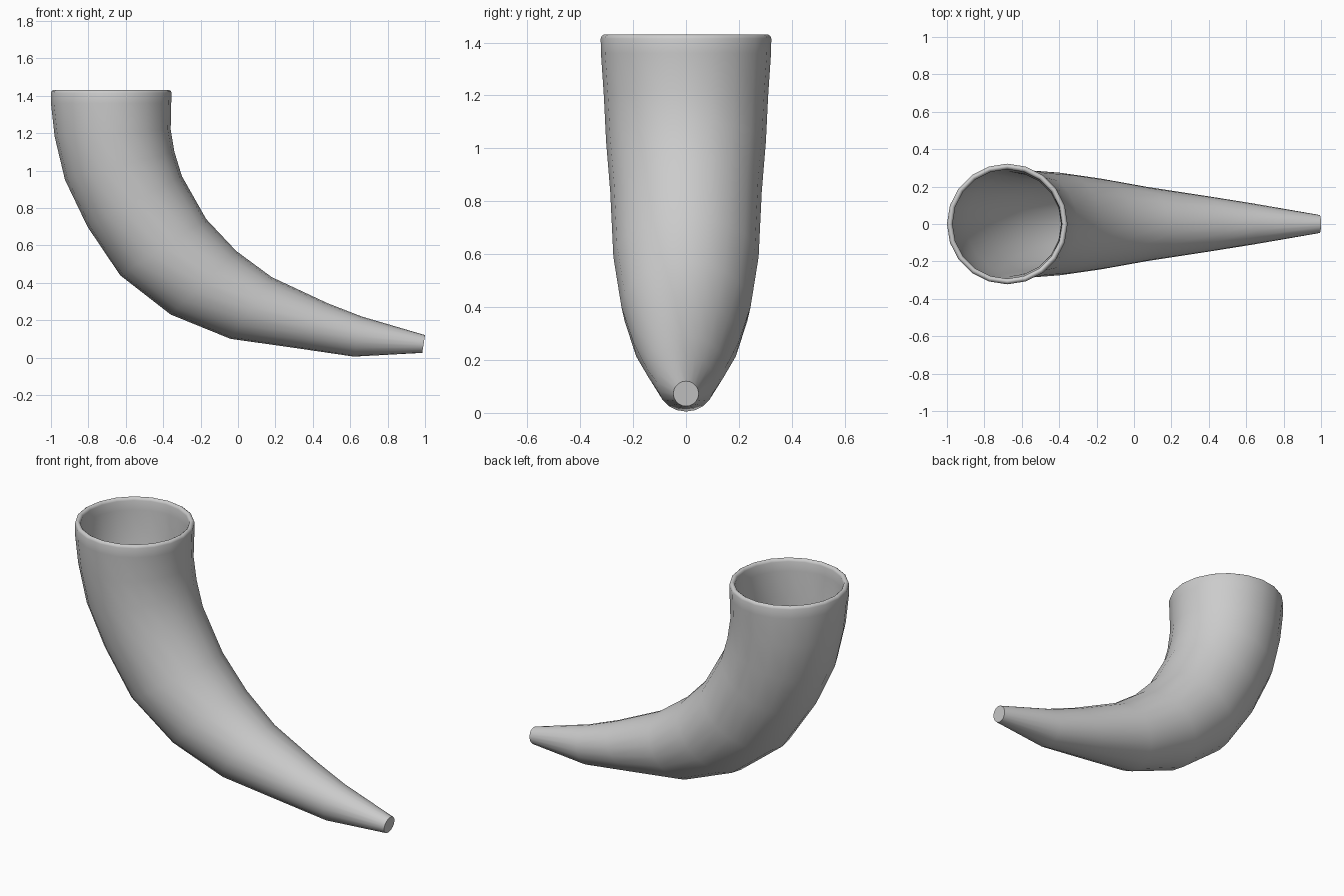
import bpy, bmesh
from math import sin, cos, tau
from mathutils import Vector

if "Cube" in bpy.data.objects:
    bpy.data.objects.remove(bpy.data.objects["Cube"])

SIDES = 20
WALL = 0.03

# Cross-sections down the horn: outer-bend point (x, z), inner-bend point (x, z)
SECTIONS = [
    (-1.00, 1.415, -0.355, 1.415),
    (-1.00, 1.36, -0.357, 1.36),
    (-0.98, 1.18, -0.36, 1.22),
    (-0.925, 0.95, -0.34, 1.10),
    (-0.805, 0.70, -0.30, 0.97),
    (-0.63, 0.44, -0.17, 0.74),
    (-0.36, 0.23, -0.01, 0.57),
    (-0.04, 0.10, 0.18, 0.43),
    (0.30, 0.052, 0.48, 0.29),
    (0.62, 0.005, 0.66, 0.22),
    (0.985, 0.025, 1.00, 0.12),
]

bm = bmesh.new()


def ring(section, inset=0.0, lift=0.0):
    """Round cross-section spanning the two bend points."""
    x0, z0, x1, z1 = section
    a, b = Vector((x0, 0, z0)), Vector((x1, 0, z1))
    centre, axis = (a + b) / 2, (b - a).normalized()
    r = max((b - a).length / 2 - inset, 0.012)
    return [bm.verts.new(centre + axis * r * cos(tau * i / SIDES)
                         + Vector((0, r * sin(tau * i / SIDES), lift)))
            for i in range(SIDES)]


# Inner wall from the deep end up, over the rounded rim, then down the outside
top = SECTIONS[0]
rings = [ring(s, WALL) for s in reversed(SECTIONS[1:-1])]
rings += [ring(top, WALL), ring(top, WALL - 0.004, 0.01), ring(top, 0.018, 0.015),
          ring(top, 0.012, 0.015), ring(top, 0.004, 0.01)]
rings += [ring(s) for s in SECTIONS]

for r0, r1 in zip(rings, rings[1:]):
    for i in range(SIDES):
        j = (i + 1) % SIDES
        bm.faces.new((r0[i], r0[j], r1[j], r1[i]))

# Close the hollow's deep end and the cut tip
bm.faces.new(rings[0])
bm.faces.new(rings[-1])
bmesh.ops.recalc_face_normals(bm, faces=bm.faces)

mesh = bpy.data.meshes.new("horn")
bm.to_mesh(mesh)
bm.free()
horn = bpy.data.objects.new("horn", mesh)
bpy.context.collection.objects.link(horn)

# Smooth body, crisp tip
bpy.context.view_layer.objects.active = horn
horn.select_set(True)
bpy.ops.object.shade_smooth_by_angle(angle=0.7)
